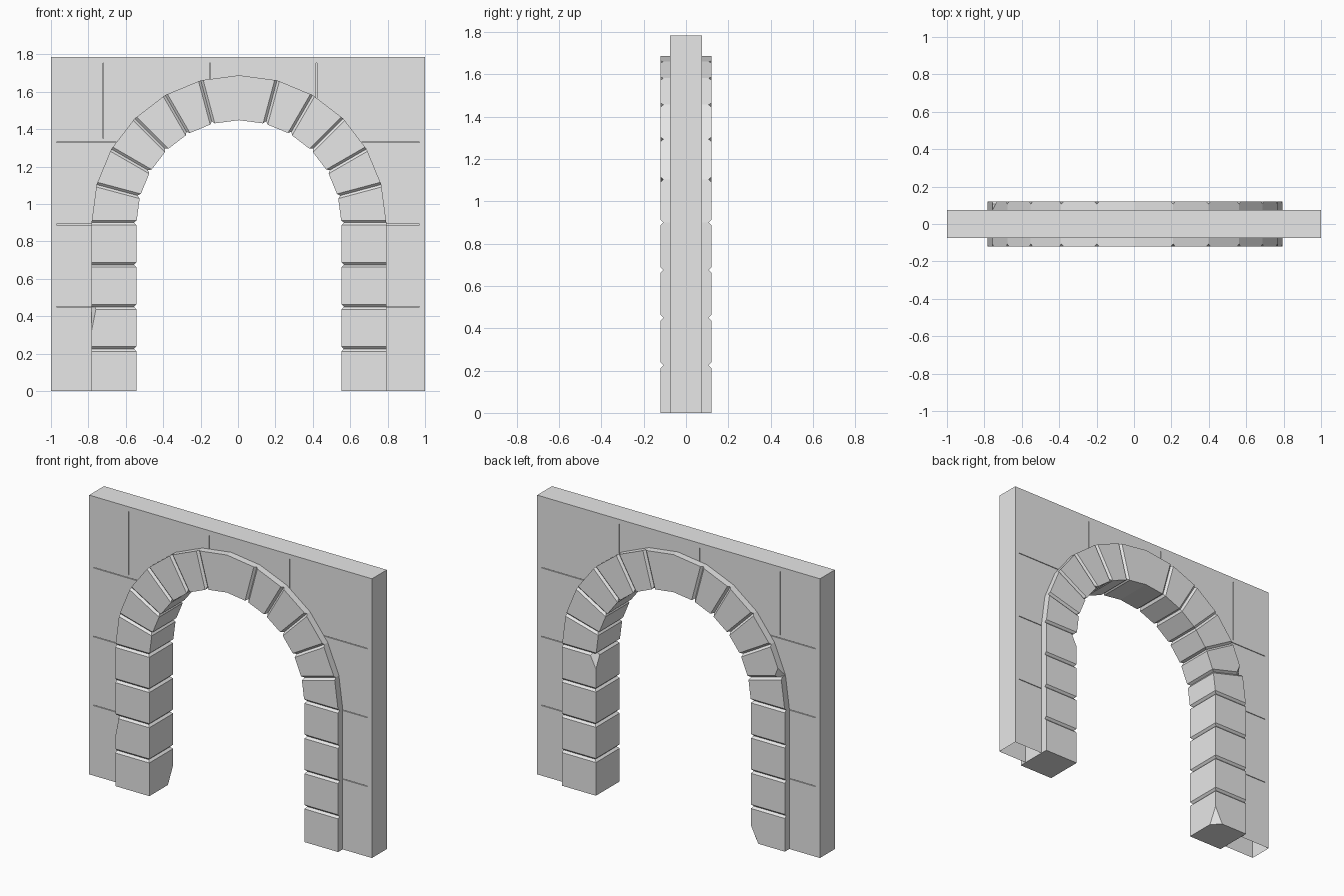
import bpy, bmesh
from math import cos, sin, radians
from mathutils import Vector

if "Cube" in bpy.data.objects:
    bpy.data.objects.remove(bpy.data.objects["Cube"])

stone = bpy.data.materials.new("grey_stone")
stone.use_nodes = True
GREY = (0.8, 0.8, 0.8, 1)
stone.diffuse_color = GREY
stone.node_tree.nodes["Principled BSDF"].inputs["Base Color"].default_value = GREY

CX, SPRING = 0.005, 0.9              # arch centre
R_IN, R_OUT = 0.548, 0.788           # inner and outer arch radius
WALL_Y, STONE_Y, TOP = 0.075, 0.12, 1.785
CHAMFER = 0.013


def make_object(name, bm):
    bmesh.ops.recalc_face_normals(bm, faces=bm.faces)
    mesh = bpy.data.meshes.new(name)
    bm.to_mesh(mesh)
    bm.free()
    mesh.materials.append(stone)
    obj = bpy.data.objects.new(name, mesh)
    bpy.context.collection.objects.link(obj)
    return obj


def polar(r, deg):
    return Vector((CX + r * cos(radians(deg)), 0, SPRING + r * sin(radians(deg))))


# Wall: an arched outline pushed through in depth
def build_wall():
    bm = bmesh.new()
    r = (R_IN + R_OUT) / 2
    outline = [Vector((CX + r, 0, 0))]
    outline += [polar(r, a) for a in range(0, 181, 15)]
    outline += [Vector(p) for p in ((CX - r, 0, 0), (-1, 0, 0), (-1, 0, TOP), (1, 0, TOP), (1, 0, 0))]
    face = bm.faces.new([bm.verts.new(p - Vector((0, WALL_Y, 0))) for p in outline])
    moved = bmesh.ops.extrude_face_region(bm, geom=[face])["geom"]
    bmesh.ops.translate(bm, vec=(0, 2 * WALL_Y, 0),
                        verts=[v for v in moved if isinstance(v, bmesh.types.BMVert)])
    return make_object("wall", bm)


# Thin block joints scored into both faces of the wall
def build_joint_cutter():
    width, depth = 0.004, 0.015
    bm = bmesh.new()

    def slot(x0, x1, z0, z1):
        for side in (-1, 1):
            cube = bmesh.ops.create_cube(bm, size=1)["verts"]
            bmesh.ops.scale(bm, vec=(x1 - x0, 2 * depth, z1 - z0), verts=cube)
            bmesh.ops.translate(bm, vec=((x0 + x1) / 2, side * WALL_Y, (z0 + z1) / 2), verts=cube)

    for z, inner in ((0.45, 0.75), (0.89, 0.75), (1.33, 0.63)):
        slot(inner, 0.97, z - width / 2, z + width / 2)
        slot(-0.97, -inner, z - width / 2, z + width / 2)
    for x, bottom in ((-0.72, 1.35), (-0.15, 1.65), (0.42, 1.53)):
        slot(x - width / 2, x + width / 2, bottom, TOP - 0.03)
    return make_object("joint_cutter", bm)


wall = build_wall()
cutter = build_joint_cutter()
cutter.hide_render = True
cut = wall.modifiers.new("joints", "BOOLEAN")
cut.operation, cut.solver, cut.object = "DIFFERENCE", "EXACT", cutter
bpy.context.view_layer.objects.active = wall
bpy.ops.object.modifier_apply(modifier=cut.name)
bpy.data.objects.remove(cutter)

# The wall is open underneath
bm = bmesh.new()
bm.from_mesh(wall.data)
bmesh.ops.delete(bm, geom=[f for f in bm.faces if f.calc_center_median().z < 0.001], context="FACES")
bm.to_mesh(wall.data)
bm.free()

# Joint lines (inner point, outer point): up one pillar, over the arch, down the other
levels = [SPRING * i / 4 for i in range(5)]


def pillar_line(side, z):
    return Vector((CX + side * R_IN, 0, z)), Vector((CX + side * R_OUT, 0, z))


lines = [pillar_line(1, z) for z in levels]
lines += [(polar(R_IN, a), polar(R_OUT, a)) for a in range(15, 180, 15)]
lines += [pillar_line(-1, z) for z in reversed(levels)]
PLAIN = (0, len(lines) // 2, len(lines) - 1)      # feet and crown have no chamfer

# Broken corners: stone number -> (corner, direction, depth)
CHIPS = {
    3: ((CX + R_IN, STONE_Y, SPRING), (-1, 1, 0.5), 0.03),
    14: (polar(R_OUT, 165) + Vector((0, STONE_Y, 0)), (-1, 1, -0.4), 0.03),
    18: ((CX - R_OUT, -STONE_Y, 0.45), (-1, -0.6, 0.2), 0.022),
    19: ((CX - R_IN, STONE_Y, 0), (1, 1, -0.5), 0.035),
}


def section(bm, inner, outer, inset):
    y = STONE_Y - inset
    inner = inner + (outer - inner).normalized() * inset
    return [bm.verts.new((p.x, s * y, p.z)) for p, s in ((inner, -1), (outer, -1), (outer, 1), (inner, 1))]


def build_stone(i):
    bm = bmesh.new()
    a, b = lines[i], lines[i + 1]

    def along(p, q):
        return p + (q - p).normalized() * CHAMFER

    rings = []
    if i not in PLAIN:
        rings.append(section(bm, *a, CHAMFER))
        rings.append(section(bm, along(a[0], b[0]), along(a[1], b[1]), 0))
    else:
        rings.append(section(bm, *a, 0))
    if i + 1 not in PLAIN:
        rings.append(section(bm, along(b[0], a[0]), along(b[1], a[1]), 0))
        rings.append(section(bm, *b, CHAMFER))
    else:
        rings.append(section(bm, *b, 0))
    for lo, hi in zip(rings, rings[1:]):
        for k in range(4):
            n = (k + 1) % 4
            bm.faces.new((lo[k], lo[n], hi[n], hi[k]))
    bm.faces.new(rings[0])
    bm.faces.new(rings[-1])

    if i in CHIPS:
        corner, direction, depth = CHIPS[i]
        normal = Vector(direction).normalized()
        bmesh.ops.bisect_plane(bm, geom=bm.verts[:] + bm.edges[:] + bm.faces[:],
                               plane_co=Vector(corner) - normal * depth,
                               plane_no=normal, clear_outer=True)
        bmesh.ops.holes_fill(bm, edges=[e for e in bm.edges if e.is_boundary], sides=0)

    part = "arch_stone" if 4 <= i < 16 else "pillar_stone"
    make_object(f"{part}_{i + 1}", bm)


for i in range(len(lines) - 1):
    build_stone(i)
